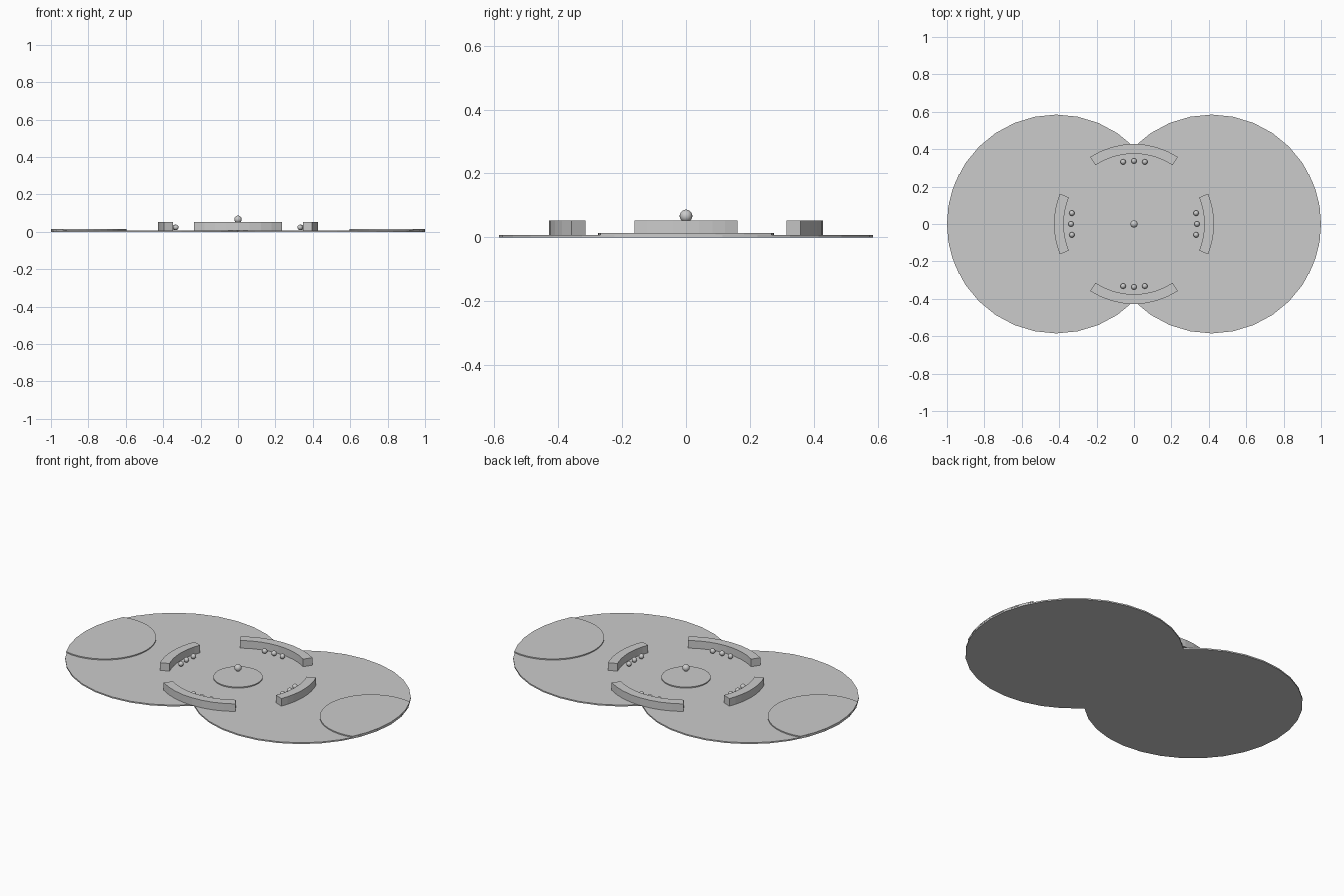
import bpy, bmesh, math
from mathutils import Vector

if "Cube" in bpy.data.objects:
    bpy.data.objects.remove(bpy.data.objects["Cube"])

DISC_R, DISC_X, BASE_TOP, PAD_TOP = 0.585, 0.415, 0.008, 0.0145


def prism(name, pts, z0, z1):
    # Extrude a counter-clockwise outline from z0 to z1
    bm = bmesh.new()
    face = bm.faces.new([bm.verts.new((x, y, z0)) for x, y in pts])
    ext = bmesh.ops.extrude_face_region(bm, geom=[face], use_keep_orig=True)
    for v in ext["geom"]:
        if isinstance(v, bmesh.types.BMVert):
            v.co.z = z1
    bmesh.ops.recalc_face_normals(bm, faces=bm.faces)
    mesh = bpy.data.meshes.new(name)
    bm.to_mesh(mesh)
    bm.free()
    obj = bpy.data.objects.new(name, mesh)
    bpy.context.collection.objects.link(obj)
    return obj


def arc(cx, r, a0, a1, n):
    return [(cx + r * math.cos(a0 + (a1 - a0) * i / n),
             r * math.sin(a0 + (a1 - a0) * i / n)) for i in range(n + 1)]


def circle(cx, r, n):
    return arc(cx, r, 0, math.tau, n)[:-1]


def ball(name, r, x, y, z):
    bpy.ops.mesh.primitive_uv_sphere_add(segments=16, ring_count=10, radius=r, location=(x, y, z))
    bpy.context.object.name = name
    bpy.ops.object.shade_smooth()


# End pad outline: small circle trimmed by the rim of the large disc
PAD_X, PAD_R = 0.87, 0.275
d = PAD_X - DISC_X
ix = (d * d + DISC_R ** 2 - PAD_R ** 2) / (2 * d)
iy = math.sqrt(DISC_R ** 2 - ix ** 2)
rim = math.atan2(iy, ix)
inner = math.atan2(iy, ix - d)
pad = arc(DISC_X, DISC_R, -rim, rim, 6) + arc(PAD_X, PAD_R, inner, math.tau - inner, 24)[1:-1]

# Large base discs and end pads on both sides
for side, s in (("right", 1), ("left", -1)):
    prism("base_disc_" + side, circle(s * DISC_X, DISC_R, 32), 0, BASE_TOP)
    prism("end_pad_" + side, [(s * x, y) for x, y in pad], BASE_TOP, PAD_TOP)

# Centre plate with the hovering ball
prism("centre_plate", circle(0, 0.132, 32), BASE_TOP, PAD_TOP)
ball("centre_ball", 0.02, 0, 0, 0.067)

# Four curved walls, each with three small balls inside
for i, side in enumerate(("right", "back", "left", "front")):
    mid = i * math.pi / 2
    half = math.radians(33.2 if i % 2 else 22.2)
    outline = arc(0, 0.428, mid - half, mid + half, 8) + arc(0, 0.376, mid + half, mid - half, 8)
    prism("curved_wall_" + side, outline, BASE_TOP, 0.053)
    for k in (-1, 0, 1):
        a = mid + k * math.radians(9.9)
        ball(f"small_ball_{side}_{k + 2}", 0.0145, 0.337 * math.cos(a), 0.337 * math.sin(a), 0.024)
